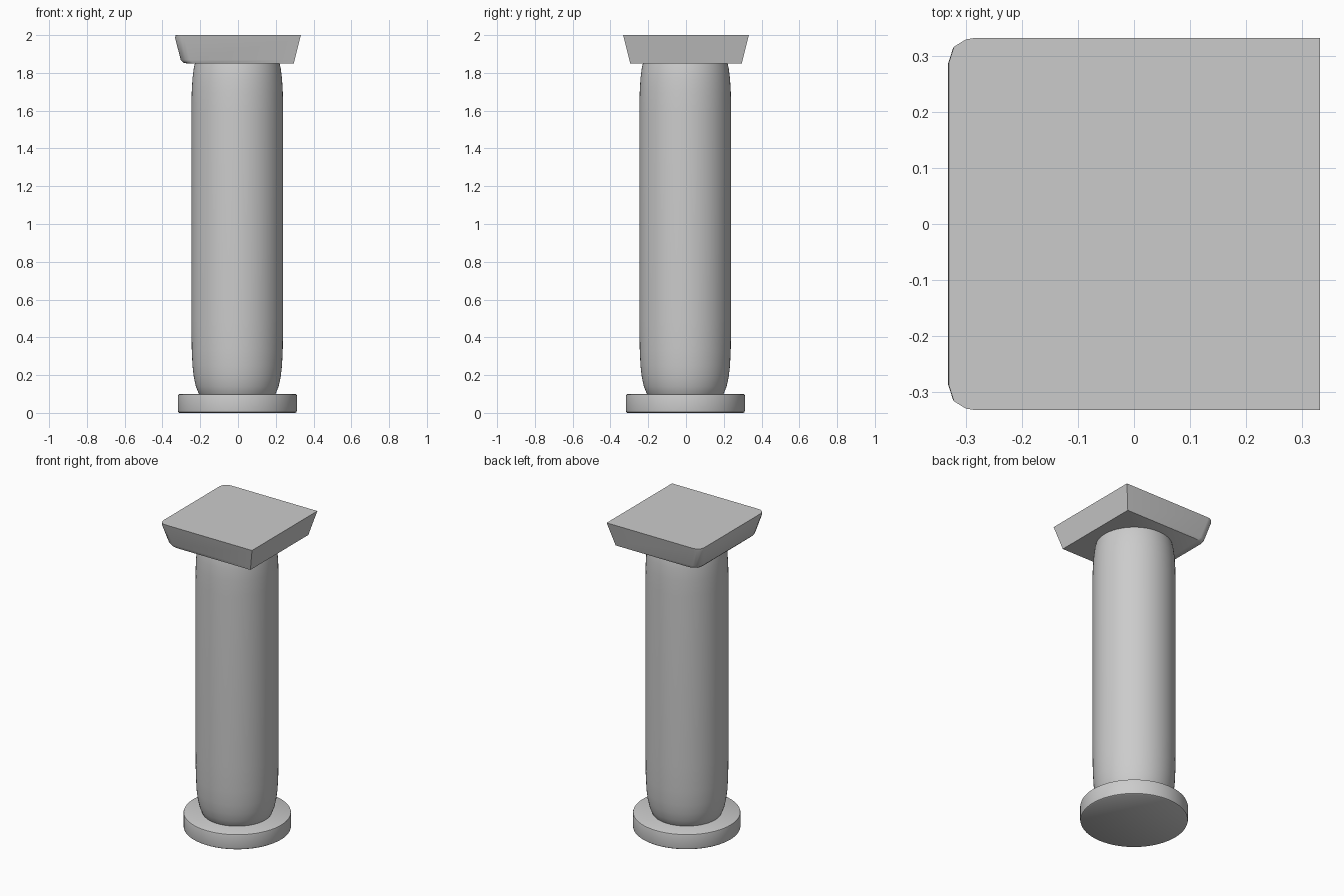
import bpy, bmesh, math

if "Cube" in bpy.data.objects:
    bpy.data.objects.remove(bpy.data.objects["Cube"])


def finish(name, bm, angle):
    bmesh.ops.recalc_face_normals(bm, faces=bm.faces[:])
    mesh = bpy.data.meshes.new(name)
    bm.to_mesh(mesh)
    bm.free()
    ob = bpy.data.objects.new(name, mesh)
    bpy.context.collection.objects.link(ob)
    bpy.ops.object.select_all(action='DESELECT')
    ob.select_set(True)
    bpy.context.view_layer.objects.active = ob
    bpy.ops.object.shade_smooth_by_angle(angle=math.radians(angle))
    return ob


def loft(name, sections, angle=35):
    """Skin a stack of equal-length point rings and cap both ends."""
    bm = bmesh.new()
    rings = [[bm.verts.new(p) for p in s] for s in sections]
    n = len(rings[0])
    for a, b in zip(rings, rings[1:]):
        for i in range(n):
            j = (i + 1) % n
            bm.faces.new((a[i], a[j], b[j], b[i]))
    bm.faces.new(rings[0])
    bm.faces.new(rings[-1])
    return finish(name, bm, angle)


def circle(r, z, offset, n=64):
    return [(offset + r * math.cos(2 * math.pi * i / n),
             offset + r * math.sin(2 * math.pi * i / n), z) for i in range(n)]


# Round base disc with softened rims
base = [(0.307, 0), (0.313, 0.004), (0.315, 0.014),
        (0.315, 0.09), (0.313, 0.097), (0.307, 0.1)]
loft("base_disc", [circle(r, z, -0.003) for r, z in base])

# Shaft, drawn in at both ends
shaft = [(0.195, 0.09), (0.205, 0.105), (0.219, 0.14), (0.23, 0.19),
         (0.237, 0.25), (0.241, 0.34), (0.243, 0.5), (0.243, 1.6),
         (0.241, 1.7), (0.237, 1.77), (0.23, 1.825), (0.223, 1.855)]
loft("shaft", [circle(r, z, -0.004) for r, z in shaft])


# Flared square capital: crisp on the right, rounded on the left
def capital_ring(z, left):
    h = 0.295 + 0.038 * (z - 1.85) / 0.15
    corner = [(0.048, 0), (0.03, 0.003), (0.009, 0.016), (0, 0.044)]
    pts = [(h, -h), (h, h)]
    pts += [(left + dx, h - dy) for dx, dy in corner]
    pts += [(left + dx, dy - h) for dx, dy in reversed(corner)]
    return [(x, y, z) for x, y in pts]


loft("capital", [capital_ring(z, x) for z, x in
                 [(1.85, -0.272), (1.854, -0.289), (1.868, -0.303),
                  (1.985, -0.333), (2.0, -0.331)]], 40)
